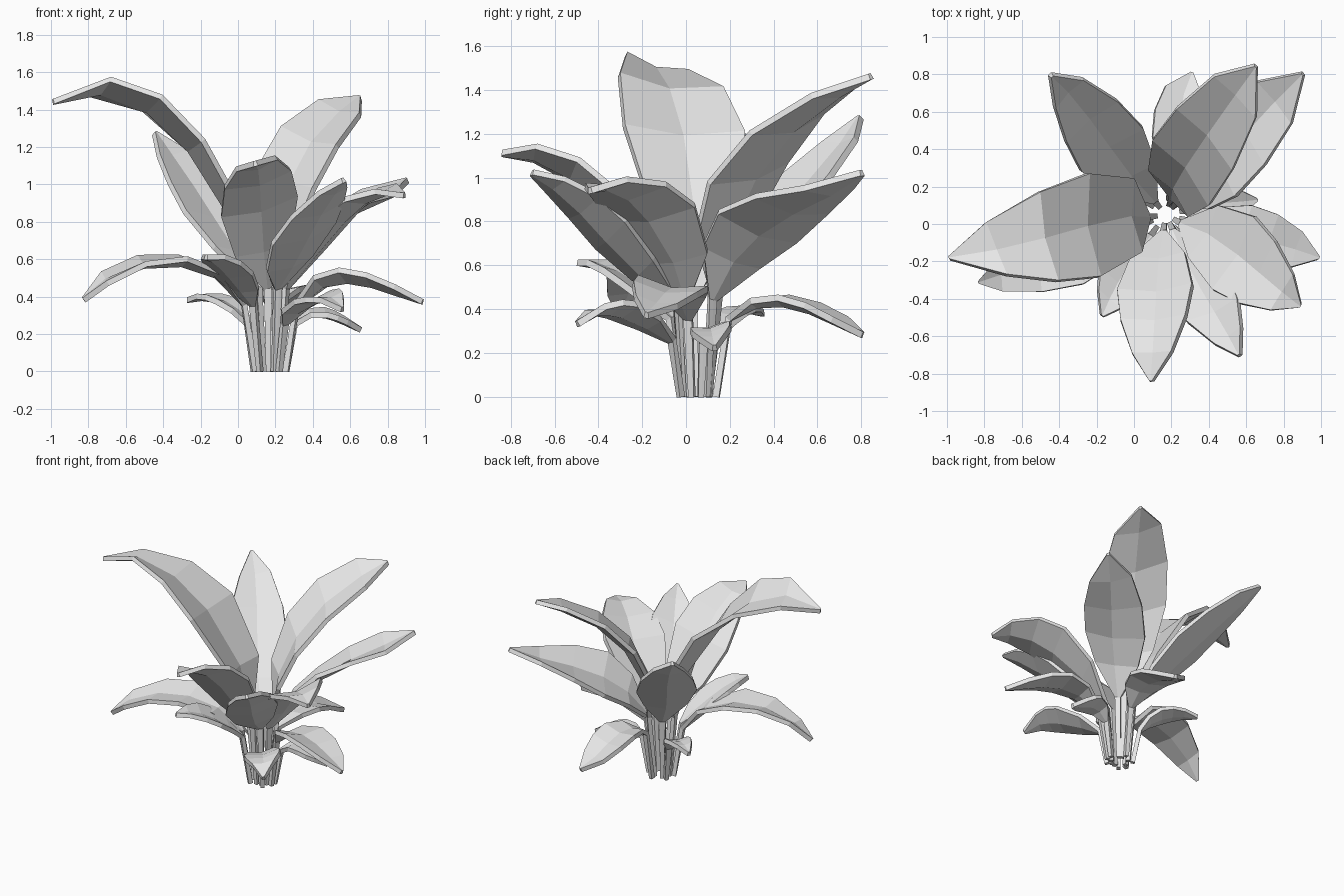
import bpy
import bmesh
from mathutils import Vector

cube = bpy.data.objects.get("Cube")
if cube:
    bpy.data.objects.remove(cube, do_unlink=True)

grey = bpy.data.materials.new("leaf_grey")
grey.use_nodes = True
grey.diffuse_color = (0.8, 0.8, 0.8, 1)
grey.node_tree.nodes["Principled BSDF"].inputs["Base Color"].default_value = grey.diffuse_color

CROWN = Vector((0.17, 0.05, 0))      # centre of the stem cluster
UP = Vector((0, 0, 1))


def spine_curve(points):
    """Smooth curve through the points, spaced by the distance between them."""
    knots = [0.0]
    for a, b in zip(points, points[1:]):
        knots.append(knots[-1] + (b - a).length)

    def at(u):
        total = Vector()
        for i, point in enumerate(points):
            weight = 1.0
            for j, knot in enumerate(knots):
                if j != i:
                    weight *= (u - knot) / (knots[i] - knot)
            total += point * weight
        return total
    return at, knots


def leaf(name, wide, late, tip, neck_height, neck_reach, base_reach):
    """Folded leaf: left and right edge of its widest row and of its last row, and the tip."""
    wide_left, wide_right = map(Vector, wide)
    late_left, late_right = map(Vector, late)
    tip = Vector(tip)
    middle = (wide_left + wide_right) / 2
    wide_half = (wide_left - wide_right) / 2
    late_half = (late_left - late_right) / 2
    heading = middle - CROWN
    heading.z = 0
    heading.normalize()
    neck = CROWN + heading * neck_reach + UP * neck_height
    at, (start, mid, end, last) = spine_curve([neck, middle, (late_left + late_right) / 2, tip])

    # rows: place, direction, and vector from the spine to the left edge
    blade = [(start, wide_half.normalized() * 0.018), (mid * 0.5, wide_half * 0.72), (mid, wide_half),
             ((mid + end) / 2, (wide_half + late_half) * 0.57), (end, late_half),
             (last, late_half.normalized() * 0.008)]
    rows = [(CROWN + heading * base_reach, UP, UP.cross(heading) * 0.013)]
    for u, half in blade:
        rows.append((at(u), at(u + 0.01) - at(u - 0.01), half))

    bm = bmesh.new()
    previous = None
    for point, tangent, half in rows:
        normal = tangent.cross(half).normalized()
        sink = normal * half.length * (0.2 if half.length > 0.03 else 0)
        ring = [bm.verts.new(p) for p in (point + half, point - sink, point - half)]
        if previous:
            for i in range(2):
                bm.faces.new((previous[i], previous[i + 1], ring[i + 1], ring[i]))
        previous = ring
    mesh = bpy.data.meshes.new(name)
    bm.to_mesh(mesh)
    bm.free()
    mesh.materials.append(grey)
    obj = bpy.data.objects.new(name, mesh)
    bpy.context.collection.objects.link(obj)
    solid = obj.modifiers.new("thickness", "SOLIDIFY")
    solid.thickness = 0.03
    solid.offset = -0.6


def tall_leaf(name, wide, late, tip):
    leaf(name, wide, late, tip, neck_height=0.45, neck_reach=0.09, base_reach=0.05)


def middle_leaf(name, wide, late, tip):
    leaf(name, wide, late, tip, neck_height=0.36, neck_reach=0.14, base_reach=0.08)


def small_leaf(name, wide, late, tip):
    leaf(name, wide, late, tip, neck_height=0.26, neck_reach=0.13, base_reach=0.08)


# tall upper leaves
tall_leaf("tall_leaf_right", wide=[(-0.18, -0.28, 1.24), (-0.24, 0.27, 1.21)],
          late=[(-0.68, -0.27, 1.57), (-0.79, 0.01, 1.49)], tip=(-0.99, -0.18, 1.45))
tall_leaf("tall_leaf_back_right", wide=[(-0.28, 0.28, 0.86), (0.05, 0.51, 0.84)],
          late=[(-0.42, 0.62, 1.16), (-0.27, 0.77, 1.18)], tip=(-0.44, 0.79, 1.28))
tall_leaf("tall_leaf_back", wide=[(0.1, 0.45, 1.08), (0.4, 0.1, 0.98)],
          late=[(0.43, 0.79, 1.45), (0.65, 0.57, 1.38)], tip=(0.65, 0.84, 1.47))
tall_leaf("tall_leaf_back_left", wide=[(0.32, 0.5, 0.72), (0.54, 0.15, 0.85)],
          late=[(0.66, 0.76, 0.97), (0.84, 0.54, 0.96)], tip=(0.9, 0.8, 1.03))
tall_leaf("tall_leaf_left", wide=[(0.64, 0.04, 0.88), (0.42, -0.35, 0.82)],
          late=[(0.85, -0.27, 1.0), (0.73, -0.46, 0.97)], tip=(0.89, -0.44, 0.95))
tall_leaf("tall_leaf_front_left", wide=[(0.51, -0.27, 0.81), (0.18, -0.4, 0.69)],
          late=[(0.57, -0.55, 1.0), (0.43, -0.64, 0.96)], tip=(0.56, -0.7, 1.03))
tall_leaf("tall_leaf_front", wide=[(0.31, -0.32, 0.95), (-0.09, -0.35, 0.84)],
          late=[(0.2, -0.68, 1.15), (-0.01, -0.69, 1.09)], tip=(0.09, -0.84, 1.12))

# drooping middle leaves
middle_leaf("middle_leaf_left", wide=[(0.63, 0.1, 0.5), (0.54, -0.22, 0.55)],
            late=[(0.9, -0.04, 0.42), (0.84, -0.23, 0.46)], tip=(0.99, -0.18, 0.38))
middle_leaf("middle_leaf_right", wide=[(-0.27, -0.32, 0.61), (-0.32, 0.02, 0.62)],
            late=[(-0.7, -0.36, 0.48), (-0.73, -0.19, 0.53)], tip=(-0.83, -0.31, 0.39))
middle_leaf("middle_leaf_back", wide=[(0.1, 0.47, 0.46), (0.38, 0.42, 0.46)],
            late=[(0.17, 0.74, 0.36), (0.37, 0.67, 0.36)], tip=(0.31, 0.81, 0.29))
middle_leaf("middle_leaf_front", wide=[(0.08, -0.3, 0.53), (-0.14, -0.15, 0.55)],
            late=[(-0.07, -0.45, 0.62), (-0.19, -0.35, 0.62)], tip=(-0.17, -0.49, 0.62))

# small bottom leaves
small_leaf("small_leaf_left", wide=[(0.46, 0.2, 0.34), (0.48, 0.02, 0.31)],
           late=[(0.57, 0.18, 0.29), (0.59, 0.06, 0.27)], tip=(0.66, 0.13, 0.23))
small_leaf("small_leaf_right", wide=[(-0.11, 0.13, 0.38), (-0.01, 0.27, 0.39)],
           late=[(-0.22, 0.25, 0.41), (-0.17, 0.34, 0.41)], tip=(-0.27, 0.35, 0.39))
small_leaf("small_leaf_front_left", wide=[(0.5, -0.22, 0.43), (0.3, -0.36, 0.38)],
           late=[(0.56, -0.37, 0.42), (0.44, -0.46, 0.39)], tip=(0.56, -0.5, 0.34))
